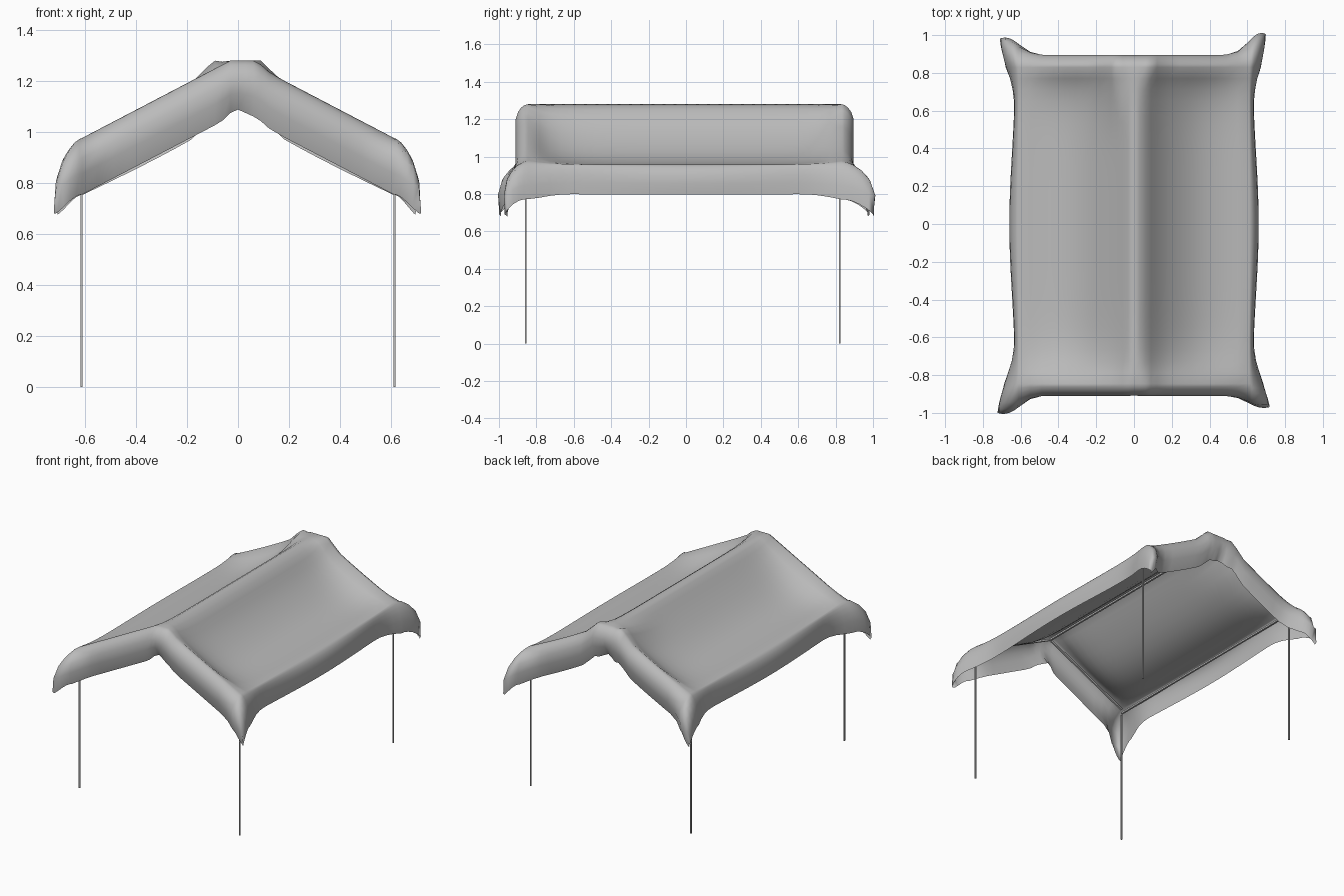
import bpy, bmesh, math
from mathutils import Vector

cube = bpy.data.objects.get("Cube")
if cube:
    bpy.data.objects.remove(cube, do_unlink=True)

mat = bpy.data.materials.new("canvas grey")
mat.use_nodes = True
GREY = (0.5, 0.5, 0.5, 1)
mat.diffuse_color = GREY
mat.node_tree.nodes["Principled BSDF"].inputs["Base Color"].default_value = GREY

EAVE, FRONT, BACK = 0.61, -0.845, 0.83


def finish(bm, name):
    bmesh.ops.recalc_face_normals(bm, faces=bm.faces)
    mesh = bpy.data.meshes.new(name)
    bm.to_mesh(mesh)
    bm.free()
    obj = bpy.data.objects.new(name, mesh)
    bpy.context.collection.objects.link(obj)
    mesh.materials.append(mat)
    return obj


def bump(x, y, cx, cy, wx, wy):
    return math.exp(-((x - cx) / wx) ** 2 - ((y - cy) / wy) ** 2)


def roof_height(x, y):
    """Gabled cloth surface, sagging deeply between the frame bars."""
    a = abs(x)
    z = min(1.28, 1.296 - 0.522 * a)
    u = min(a / EAVE, 1)
    fade = max(0, 1 - abs(y / 0.84) ** 8)
    z -= fade * (0.107 * math.sin(math.pi * u) + 0.02 * u)
    # Wider ridge on the left, wrinkles at the back
    z += 0.02 * bump(x, 0, 0.07, 0, 0.04, 1)
    z += 0.04 * bump(x, y, -0.1, 0.78, 0.04, 0.22)
    z += 0.025 * bump(x, y, 0.1, 0.84, 0.04, 0.08)
    return min(z, 1.28)


# How far each hanging corner flares out in x and y, keyed by side signs
FLARE = {(1, -1): (0.11, 0.09), (-1, -1): (0.115, 0.135),
         (1, 1): (0.085, 0.165), (-1, 1): (0.1, 0.13)}


def roll(d, turn):
    """Outward bulge of the rolled hem, curling back underneath."""
    return max(0, math.sin(math.pi * turn * d)) ** 0.75


def cloth_point(x, dx, y, dy):
    """dx and dy run from 0 on the frame edge to 1 on the loose hem."""
    sx, sy = (1 if x > 0 else -1), (1 if y > 0 else -1)
    near_y = min(1, max(0, (abs(y) - 0.6) / 0.23)) ** 2
    near_x = max(0, (abs(x) - 0.48) / 0.13) ** 2
    r, phi = max(dx, dy), math.atan2(dy, dx)
    corner = max(0, math.sin(2 * phi)) if r else 0
    # Drop below the frame edge
    drop = ((0.16 + 0.045 * near_y) * math.cos(phi) ** 2
            + 0.222 * math.sin(phi) ** 2)
    z = roof_height(x, y) - drop * r ** 1.4 * (1 + 0.4 * corner ** 2)
    fold = math.exp(-(x / 0.04) ** 2) * dy ** 3
    z += 0.03 * fold
    # Rolled sides and ends
    px = x + sx * roll(dx, 0.7) * (0.036 + 0.014 * math.cos(y * math.pi / 0.75))
    py = y + sy * (roll(dy, 0.85) * 0.068 - 0.02 * fold)
    # Flared blunt corners, blending into the sides and ends
    fx, fy = FLARE[(sx, sy)]
    lobe = 0.4 * corner * math.sin(1.5 * r)
    px += sx * fx * (0.5 * math.sin(1.5 * dx) * near_y + lobe * math.cos(phi))
    py += sy * fy * (0.5 * math.sin(1.5 * dy) * near_x + lobe * math.sin(phi))
    return Vector((px, py, z))


def stations(lo, hi, count, extra=()):
    inner = sorted({round(lo + (hi - lo) * i / count, 4)
                    for i in range(count + 1)} | set(extra))
    drape = (0.06, 0.16, 0.3, 0.48, 0.72, 1)
    return ([(lo, d) for d in reversed(drape)] + [(v, 0) for v in inner]
            + [(hi, d) for d in drape])


# Cloth canopy
bm = bmesh.new()
cols = stations(-EAVE, EAVE, 20, (-0.03, 0.03, -0.09, 0.09))
rows = stations(FRONT, BACK, 28)
grid = [[bm.verts.new(cloth_point(x, dx, y, dy)) for x, dx in cols]
        for y, dy in rows]
for r0, r1 in zip(grid, grid[1:]):
    for a, b, c, d in zip(r0, r0[1:], r1[1:], r1):
        bm.faces.new((a, b, c, d))
canopy = finish(bm, "canopy_cloth")
if sum(p.normal.z for p in canopy.data.polygons) < 0:
    canopy.data.flip_normals()
for p in canopy.data.polygons:
    p.use_smooth = True


# Frame bars
def bar(name, start, end, width=0.012):
    start, end = Vector(start), Vector(end)
    bm = bmesh.new()
    bmesh.ops.create_cube(bm, size=1)
    way = end - start
    turn = way.to_track_quat('Z', 'Y')
    for v in bm.verts:
        p = Vector((v.co.x * width, v.co.y * width, v.co.z * way.length))
        v.co = turn @ p + (start + end) / 2
    return finish(bm, name)


BAR_Y = {"front": -0.84, "back": 0.82}
POLE_Y = {"front": -0.857, "back": 0.822}
TOP = 0.925
for side, s in (("left", 1), ("right", -1)):
    for end, y in BAR_Y.items():
        py = POLE_Y[end]
        bar(f"{end}_{side}_pole", (s * 0.614, py, 0), (s * 0.614, py, TOP), 0.008)
        bar(f"{end}_{side}_rafter", (s * 0.6, y, TOP + 0.03), (0, y, 1.25))
    bar(f"{side}_eave_bar", (s * 0.6, BAR_Y["front"], TOP),
        (s * 0.6, BAR_Y["back"], TOP))
bar("ridge_bar", (0, BAR_Y["front"], 1.25), (0, BAR_Y["back"], 1.25))
